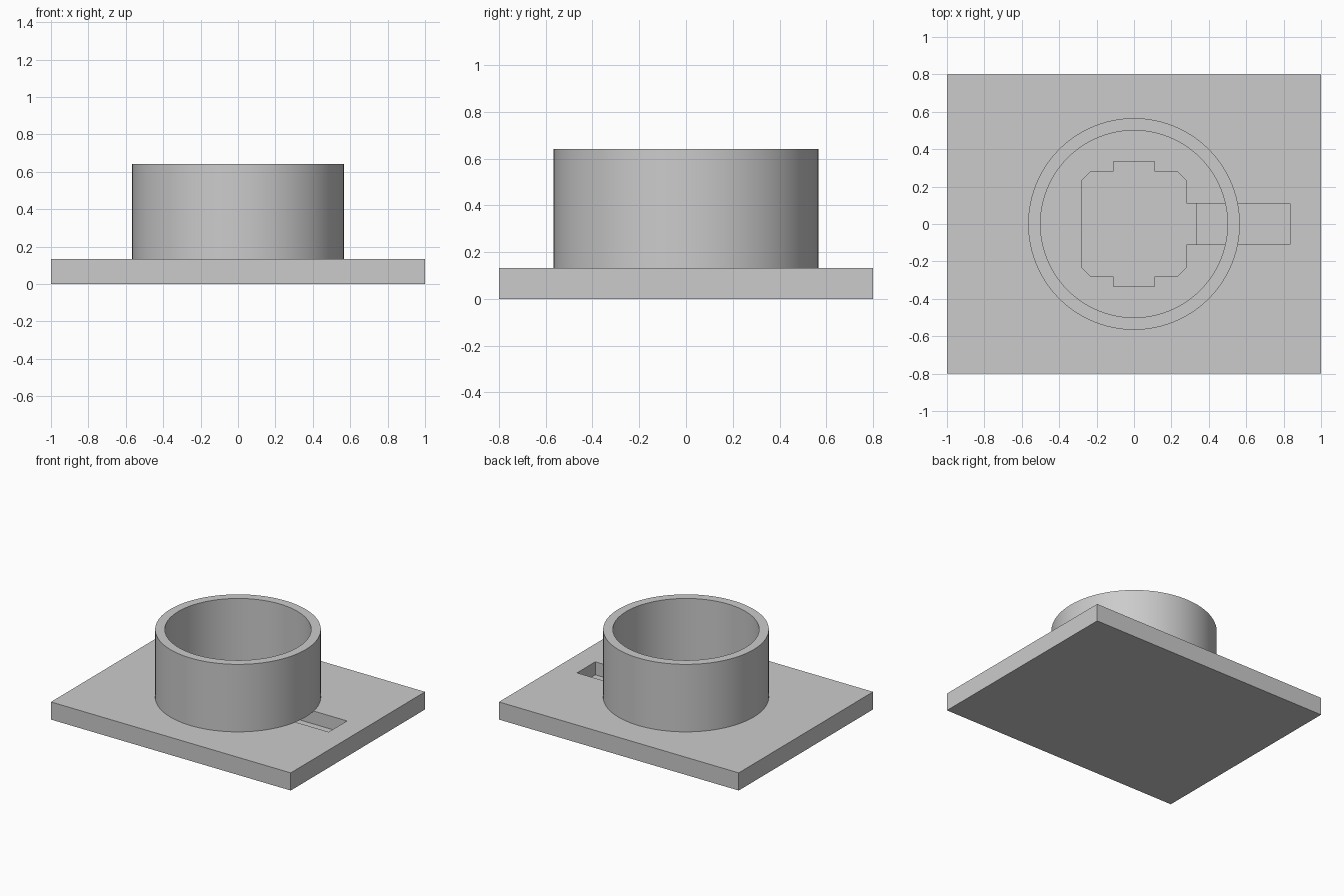
import bpy, bmesh, math

cube = bpy.data.objects.get("Cube")
if cube:
    bpy.data.objects.remove(cube, do_unlink=True)

PLATE_TOP = 0.133
TUBE_TOP = 0.642
OUTER, INNER = 0.566, 0.5
SEGMENTS = 96

grey = bpy.data.materials.new("plain_grey")
grey.use_nodes = True
grey.diffuse_color = (0.6, 0.6, 0.6, 1)
grey.node_tree.nodes["Principled BSDF"].inputs["Base Color"].default_value = (0.6, 0.6, 0.6, 1)


def make_object(name, bm):
    bmesh.ops.recalc_face_normals(bm, faces=bm.faces[:])
    mesh = bpy.data.meshes.new(name)
    bm.to_mesh(mesh)
    bm.free()
    mesh.materials.append(grey)
    obj = bpy.data.objects.new(name, mesh)
    bpy.context.collection.objects.link(obj)
    return obj


def prism(name, outline, bottom, top):
    """Extrude a flat outline from bottom to top."""
    bm = bmesh.new()
    face = bm.faces.new([bm.verts.new((x, y, bottom)) for x, y in outline])
    ext = bmesh.ops.extrude_face_region(bm, geom=[face])
    verts = [g for g in ext["geom"] if isinstance(g, bmesh.types.BMVert)]
    bmesh.ops.translate(bm, vec=(0, 0, top - bottom), verts=verts)
    return make_object(name, bm)


def rectangle(x0, x1, half):
    return [(x0, -half), (x1, -half), (x1, half), (x0, half)]


def activate(obj):
    bpy.ops.object.select_all(action="DESELECT")
    obj.select_set(True)
    bpy.context.view_layer.objects.active = obj


def cut(target, cutter):
    cutter.hide_render = True
    mod = target.modifiers.new("cut", "BOOLEAN")
    mod.operation = "DIFFERENCE"
    mod.solver = "EXACT"
    mod.object = cutter
    activate(target)
    bpy.ops.object.modifier_apply(modifier=mod.name)
    bpy.data.objects.remove(cutter, do_unlink=True)


# Base plate
plate = prism("base_plate", rectangle(-1, 1, 0.8), 0, PLATE_TOP)

# Cable slot running out under the tube wall
cut(plate, prism("slot_cutter", rectangle(0.2, 0.833, 0.109), 0.035, 0.3))

# Chamfered central pocket with notches on three sides
s, c, n, w = 0.282, 0.23, 0.335, 0.109
half = [(n, w), (s, w), (s, c), (c, s), (w, s), (w, n),
        (-w, n), (-w, s), (-c, s), (-s, c)]
outline = half + [(x, -y) for x, y in reversed(half)]
cut(plate, prism("pocket_cutter", outline, 0.018, 0.3))

# Open tube standing on the plate
bm = bmesh.new()
profile = [(INNER, PLATE_TOP), (OUTER, PLATE_TOP), (OUTER, TUBE_TOP), (INNER, TUBE_TOP)]
rings = []
for i in range(SEGMENTS):
    a = math.tau * i / SEGMENTS
    rings.append([bm.verts.new((r * math.cos(a), r * math.sin(a), z)) for r, z in profile])
for i in range(SEGMENTS):
    p, q = rings[i], rings[(i + 1) % SEGMENTS]
    for j in range(4):
        k = (j + 1) % 4
        bm.faces.new((p[j], q[j], q[k], p[k]))
tube = make_object("round_tube", bm)
activate(tube)
bpy.ops.object.shade_smooth_by_angle(angle=math.radians(30))
